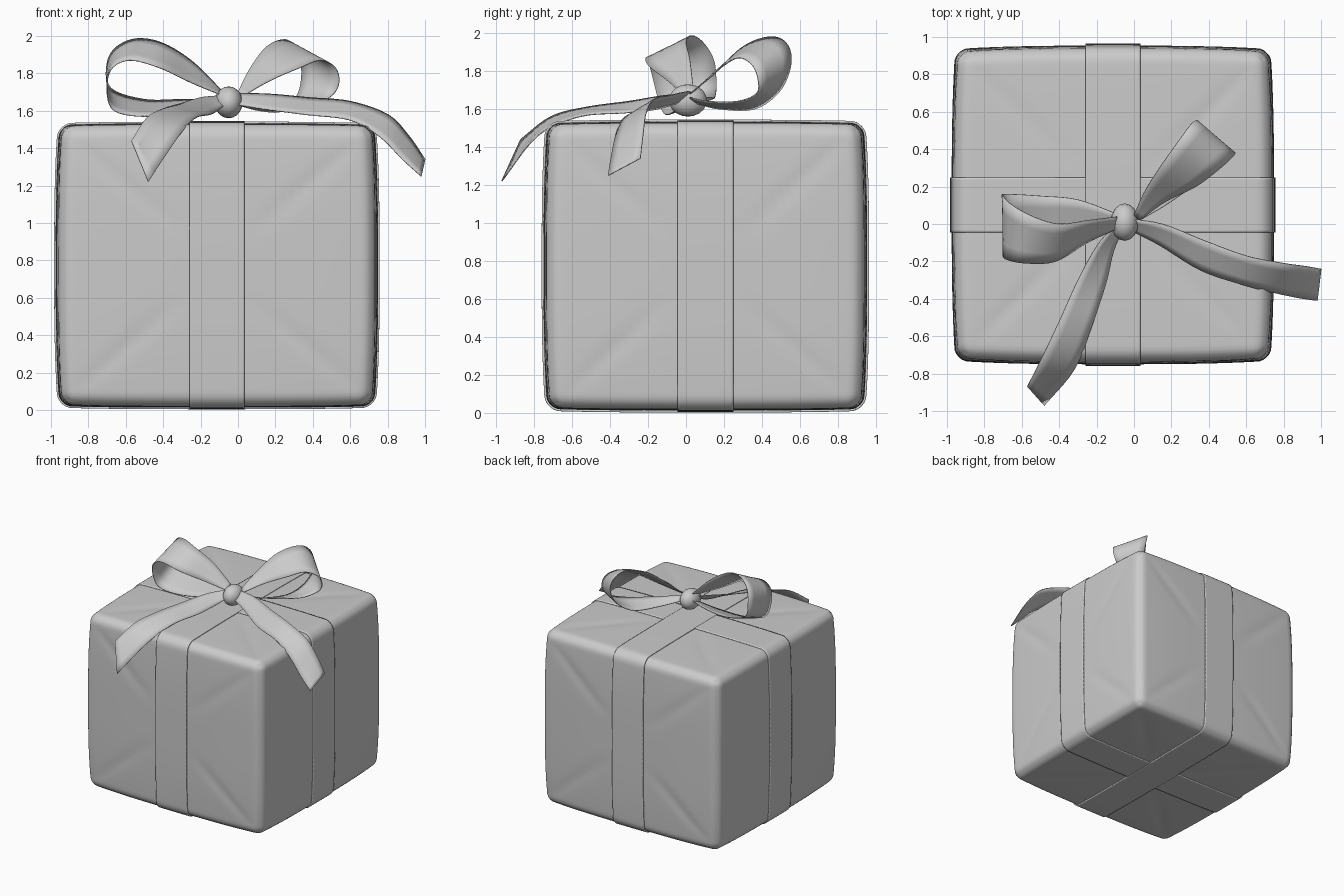
import bpy, bmesh, math
from mathutils import Vector

if "Cube" in bpy.data.objects:
    bpy.data.objects.remove(bpy.data.objects["Cube"])

grey = bpy.data.materials.new("soft grey")
grey.diffuse_color = (0.6, 0.6, 0.6, 1)
grey.use_nodes = True
grey.node_tree.nodes["Principled BSDF"].inputs["Base Color"].default_value = grey.diffuse_color

CENTRE = Vector((-0.113, 0.102, 0.773))
HALF = Vector((0.862, 0.852, 0.761))


def finish(name, bm, angle=40):
    bmesh.ops.recalc_face_normals(bm, faces=bm.faces)
    mesh = bpy.data.meshes.new(name)
    bm.to_mesh(mesh)
    bm.free()
    obj = bpy.data.objects.new(name, mesh)
    bpy.context.collection.objects.link(obj)
    mesh.materials.append(grey)
    bpy.ops.object.select_all(action='DESELECT')
    obj.select_set(True)
    bpy.context.view_layer.objects.active = obj
    bpy.ops.object.shade_smooth_by_angle(angle=math.radians(angle))
    return obj


def wrapped_box(offset, creased):
    """Rounded, slightly bulging box, optionally with diagonal paper folds."""
    bm = bmesh.new()
    bmesh.ops.create_cube(bm, size=2)
    bmesh.ops.subdivide_edges(bm, edges=bm.edges[:], cuts=47, use_grid_fill=True)
    r = 0.07
    for v in bm.verts:
        u = v.co.copy()
        # gather grid lines towards the edges so the rounding is smooth
        u = Vector([math.sin(c * math.pi / 2) * 0.55 + c * 0.45 for c in u])
        p = Vector([u[i] * HALF[i] for i in range(3)])
        core = Vector([max(-HALF[i] + r, min(HALF[i] - r, p[i])) for i in range(3)])
        d = p - core
        n = d.normalized() if d.length > 1e-6 else Vector((0, 0, 0))
        q = core + n * (r + offset)
        # sides pull in towards the edges
        out = q.copy()
        for i in range(3):
            a, b = u[(i + 1) % 3], u[(i + 2) % 3]
            out[i] *= 1 - 0.022 * (abs(a) ** 3 + abs(b) ** 3) * (0.5 if i == 2 else 1)
        if creased:
            k = max(range(3), key=lambda i: abs(u[i]))
            a, b = abs(u[(k + 1) % 3]), abs(u[(k + 2) % 3])
            if 0.2 < a < 0.92:
                fold = math.exp(-((a - b) / 0.06) ** 2) * math.sin((a - 0.2) / 0.72 * math.pi)
                out[k] -= math.copysign(0.008 * fold, u[k])
        v.co = CENTRE + out
    return bm


# Wrapped parcel
finish("wrapped_box", wrapped_box(0, True))


# Two flat ribbon bands crossing on the top and bottom
def band(name, axis, offset):
    bm = wrapped_box(offset, False)
    n = Vector((0, 0, 0))
    n[axis] = 1
    for s in (-1, 1):
        geom = bm.verts[:] + bm.edges[:] + bm.faces[:]
        bmesh.ops.bisect_plane(bm, geom=geom, plane_co=CENTRE + n * s * 0.147,
                               plane_no=n * s, clear_outer=True)
    obj = finish(name, bm)
    mod = obj.modifiers.new("thickness", 'SOLIDIFY')
    mod.thickness = 0.012
    mod.offset = -1


band("front_to_back_band", 0, 0.010)
band("side_to_side_band", 1, 0.008)


# Bow ribbons: smooth strips between two edge paths
def spline(pts, t):
    i = min(int(t), len(pts) - 2)
    f = t - i
    p1, p2 = pts[i], pts[i + 1]
    p0 = pts[i - 1] if i > 0 else p1 * 2 - p2
    p3 = pts[i + 2] if i + 2 < len(pts) else p2 * 2 - p1
    return 0.5 * (2 * p1 + (p2 - p0) * f + (2 * p0 - 5 * p1 + 4 * p2 - p3) * f * f
                  + (3 * p1 - p0 - 3 * p2 + p3) * f ** 3)


def ribbon(name, rows, steps=5, across=4):
    left = [Vector(r[:3]) for r in rows]
    right = [Vector(r[3:]) for r in rows]
    bm = bmesh.new()
    count = (len(rows) - 1) * steps
    grid = []
    for k in range(count + 1):
        a, b = spline(left, k / steps), spline(right, k / steps)
        grid.append([bm.verts.new(a.lerp(b, j / across)) for j in range(across + 1)])
    for r0, r1 in zip(grid, grid[1:]):
        for j in range(across):
            bm.faces.new((r0[j], r0[j + 1], r1[j + 1], r1[j]))
    obj = finish(name, bm, 60)
    mod = obj.modifiers.new("thickness", 'SOLIDIFY')
    mod.thickness = 0.006
    mod.offset = 0


ribbon("left_loop", [
    (-.08, -.02, 1.68, -.08, .04, 1.70), (-.25, -.10, 1.75, -.24, .02, 1.86),
    (-.42, -.20, 1.83, -.40, .00, 1.96), (-.58, -.21, 1.87, -.54, .04, 1.985),
    (-.68, -.19, 1.82, -.65, .10, 1.94), (-.70, -.16, 1.70, -.70, .15, 1.85),
    (-.66, -.13, 1.60, -.68, .16, 1.72), (-.50, -.10, 1.57, -.50, .15, 1.66),
    (-.28, -.06, 1.59, -.30, .13, 1.66), (-.08, -.02, 1.63, -.08, .05, 1.66)])
ribbon("right_loop", [
    (.00, .05, 1.70, .03, .02, 1.68), (.06, .18, 1.82, .17, .12, 1.76),
    (.15, .32, 1.94, .33, .20, 1.83), (.25, .46, 1.98, .44, .28, 1.87),
    (.31, .54, 1.93, .52, .35, 1.83), (.34, .55, 1.82, .54, .38, 1.75),
    (.32, .49, 1.69, .50, .37, 1.68), (.24, .36, 1.60, .40, .27, 1.64),
    (.12, .18, 1.60, .20, .12, 1.64), (.00, .05, 1.63, .03, .02, 1.66)])
ribbon("left_tail", [
    (-.10, .00, 1.68, -.06, -.03, 1.64), (-.20, -.12, 1.67, -.11, -.15, 1.60),
    (-.30, -.30, 1.64, -.15, -.32, 1.58), (-.40, -.52, 1.61, -.23, -.56, 1.56),
    (-.49, -.71, 1.56, -.32, -.78, 1.46), (-.57, -.87, 1.44, -.48, -.97, 1.22)])
ribbon("right_tail", [
    (-.05, .03, 1.69, -.05, -.02, 1.64), (.15, .00, 1.69, .13, -.11, 1.61),
    (.38, -.09, 1.67, .36, -.25, 1.58), (.60, -.17, 1.65, .60, -.33, 1.55),
    (.80, -.21, 1.58, .76, -.37, 1.46), (.91, -.225, 1.47, .88, -.395, 1.34),
    (1.0, -.24, 1.34, .98, -.41, 1.25)])

# Knot
bm = bmesh.new()
bmesh.ops.create_uvsphere(bm, u_segments=16, v_segments=10, radius=1)
for v in bm.verts:
    v.co = Vector((-0.05 + v.co.x * 0.075, 0.01 + v.co.y * 0.1, 1.645 + v.co.z * 0.085))
finish("knot", bm)
